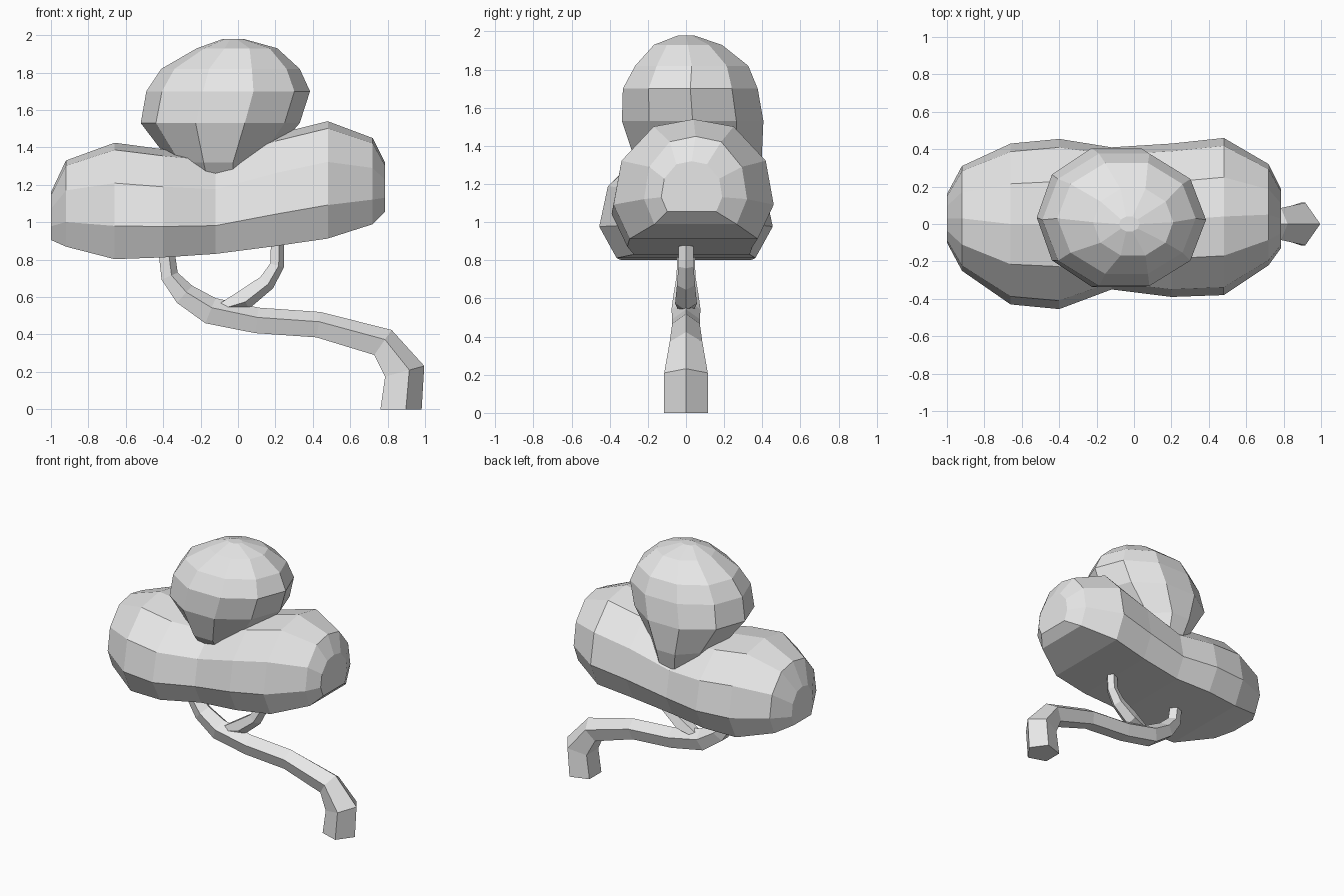
import bpy, bmesh
from math import sin, cos, tau
from mathutils import Vector

cube = bpy.data.objects.get("Cube")
if cube:
    bpy.data.objects.remove(cube)

grey = bpy.data.materials.new("plain grey")
grey.use_nodes = True
grey.diffuse_color = (0.8, 0.8, 0.8, 1)
grey.node_tree.nodes["Principled BSDF"].inputs["Base Color"].default_value = (0.8, 0.8, 0.8, 1)


def loft(name, rings):
    """Skin a list of equal-sized point rings and close both ends."""
    bm = bmesh.new()
    loops = [[bm.verts.new(p) for p in ring] for ring in rings]
    n = len(loops[0])
    for a, b in zip(loops, loops[1:]):
        for i in range(n):
            j = (i + 1) % n
            bm.faces.new((a[i], a[j], b[j], b[i]))
    bm.faces.new(loops[0][::-1])
    bm.faces.new(loops[-1])
    bmesh.ops.recalc_face_normals(bm, faces=bm.faces)
    mesh = bpy.data.meshes.new(name)
    bm.to_mesh(mesh)
    bm.free()
    mesh.materials.append(grey)
    obj = bpy.data.objects.new(name, mesh)
    bpy.context.collection.objects.link(obj)
    return obj


def stem(name, path):
    """Five-sided tube in the xz plane; path holds x, z, radius."""
    pts = [Vector((x, 0, z)) for x, z, r in path]
    rings = []
    for i, p in enumerate(pts):
        before = (p - pts[i - 1]).normalized() if i else Vector()
        after = (pts[i + 1] - p).normalized() if i < len(pts) - 1 else Vector()
        t = (before + after).normalized()
        if i == 0:
            t = Vector((0, 0, 1))
        out = Vector((t.z, 0, -t.x))
        r = path[i][2]
        rings.append([p + out * r * cos(tau * k / 5) + Vector((0, r * sin(tau * k / 5), 0))
                      for k in range(5)])
    return loft(name, rings)


# Bent trunk and its side branch
stem("trunk", [(.86, 0, .122), (.88, .2, .12), (.77, .35, .09), (.43, .445, .076),
               (.1, .468, .076), (-.15, .52, .08), (-.29, .61, .068),
               (-.37, .71, .052), (-.4, .95, .045)])
stem("branch", [(-.12, .53, .04), (.03, .59, .06), (.15, .68, .05),
                (.205, .77, .042), (.21, .97, .038)])

# Lower foliage: flat-bottomed section swept along x
half = [(.5, .94), (.9, .66), (1, .3), (.8, .02)]
section = [(0, 1)] + half + [(-y, z) for y, z in reversed(half)]
stations = [  # x, y centre, half width, bottom, top
    (-1, .03, .13, .9, 1.16), (-.92, .03, .28, .86, 1.33), (-.66, 0, .43, .79, 1.425),
    (-.4, 0, .455, .8, 1.39), (-.12, .03, .38, .82, 1.36), (.2, .02, .41, .86, 1.47),
    (.48, .04, .42, .9, 1.54), (.72, .05, .27, .98, 1.45), (.785, .03, .16, 1.05, 1.32)]
loft("lower_foliage", [[(x, yc + w * y, lo + (hi - lo) * z) for y, z in section]
                       for x, yc, w, lo, hi in stations])

# Upper foliage: rounded crown stacked along z
levels = [  # z, x range, y range
    (1.1, -.25, .08, -.12, .34), (1.32, -.36, .15, -.27, .4), (1.53, -.52, .33, -.34, .41),
    (1.7, -.49, .385, -.335, .38), (1.82, -.41, .33, -.27, .33),
    (1.93, -.22, .21, -.17, .19), (1.98, -.08, .03, -.04, .04)]
loft("upper_foliage", [[((x0 + x1) / 2 + (x1 - x0) / 2 * cos(tau * k / 10),
                         (y0 + y1) / 2 + (y1 - y0) / 2 * 1.04 * sin(tau * k / 10), z)
                        for k in range(10)]
                       for z, x0, x1, y0, y1 in levels])
